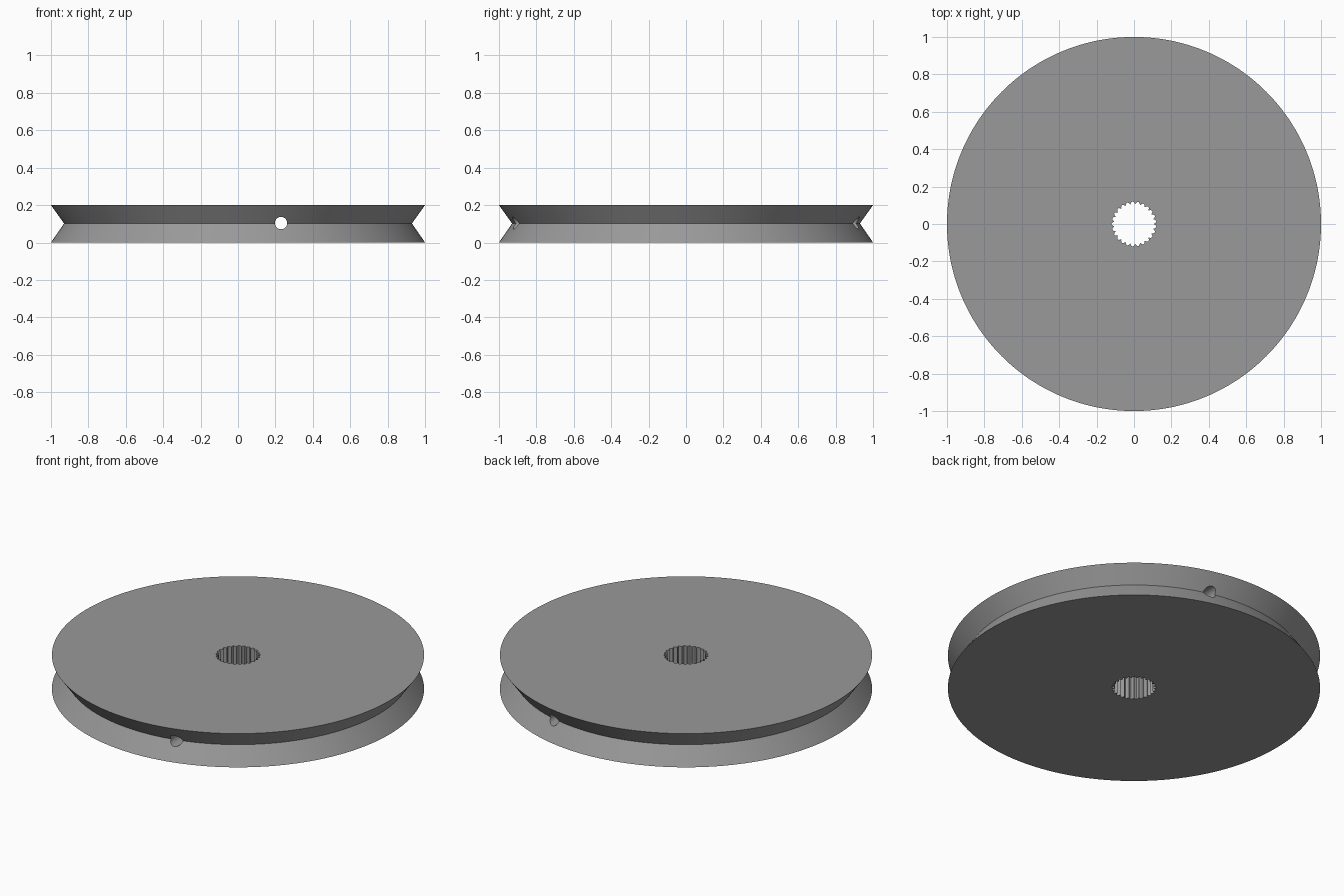
import bpy, bmesh, math

if "Cube" in bpy.data.objects:
    bpy.data.objects.remove(bpy.data.objects["Cube"])

TEETH, STEPS = 25, 8
N = TEETH * STEPS
H = 0.2

grey = bpy.data.materials.new("plain grey")
grey.diffuse_color = (0.32, 0.32, 0.32, 1)
grey.use_nodes = True
grey.node_tree.nodes["Principled BSDF"].inputs["Base Color"].default_value = grey.diffuse_color


def bore_radius(i):
    # scalloped bore with narrow teeth pointing inwards
    return 0.106 + 0.014 * abs(math.sin(math.pi * i / STEPS))


# Pulley wheel: V-grooved rim, flat sides and a toothed bore
bm = bmesh.new()
profile = [(None, 0), (1.0, 0), (0.93, 0.102), (1.0, H), (None, H)]
rings = []
for radius, z in profile:
    ring = []
    for i in range(N):
        a = 2 * math.pi * i / N
        r = bore_radius(i) if radius is None else radius
        ring.append(bm.verts.new((r * math.cos(a), r * math.sin(a), z)))
    rings.append(ring)
for k, lower in enumerate(rings):
    upper = rings[(k + 1) % len(rings)]
    for i in range(N):
        j = (i + 1) % N
        bm.faces.new((lower[i], lower[j], upper[j], upper[i]))
bmesh.ops.recalc_face_normals(bm, faces=bm.faces)
mesh = bpy.data.meshes.new("pulley_wheel")
bm.to_mesh(mesh)
bm.free()
mesh.materials.append(grey)
wheel = bpy.data.objects.new("pulley_wheel", mesh)
bpy.context.collection.objects.link(wheel)

# Cord hole running straight through from front to back
bpy.ops.mesh.primitive_cylinder_add(vertices=32, radius=0.033, depth=2.4,
                                    location=(0.23, 0, 0.104),
                                    rotation=(math.pi / 2, 0, 0))
cutter = bpy.context.object
cutter.name = "cord_hole_cutter"
cutter.hide_render = True
cutter.data.materials.append(grey)

bpy.ops.object.select_all(action='DESELECT')
wheel.select_set(True)
bpy.context.view_layer.objects.active = wheel
cut = wheel.modifiers.new("cord_hole", 'BOOLEAN')
cut.operation = 'DIFFERENCE'
cut.solver = 'EXACT'
cut.object = cutter
bpy.ops.object.modifier_apply(modifier=cut.name)
bpy.data.objects.remove(cutter)

bpy.ops.object.shade_smooth_by_angle(angle=math.radians(30))
